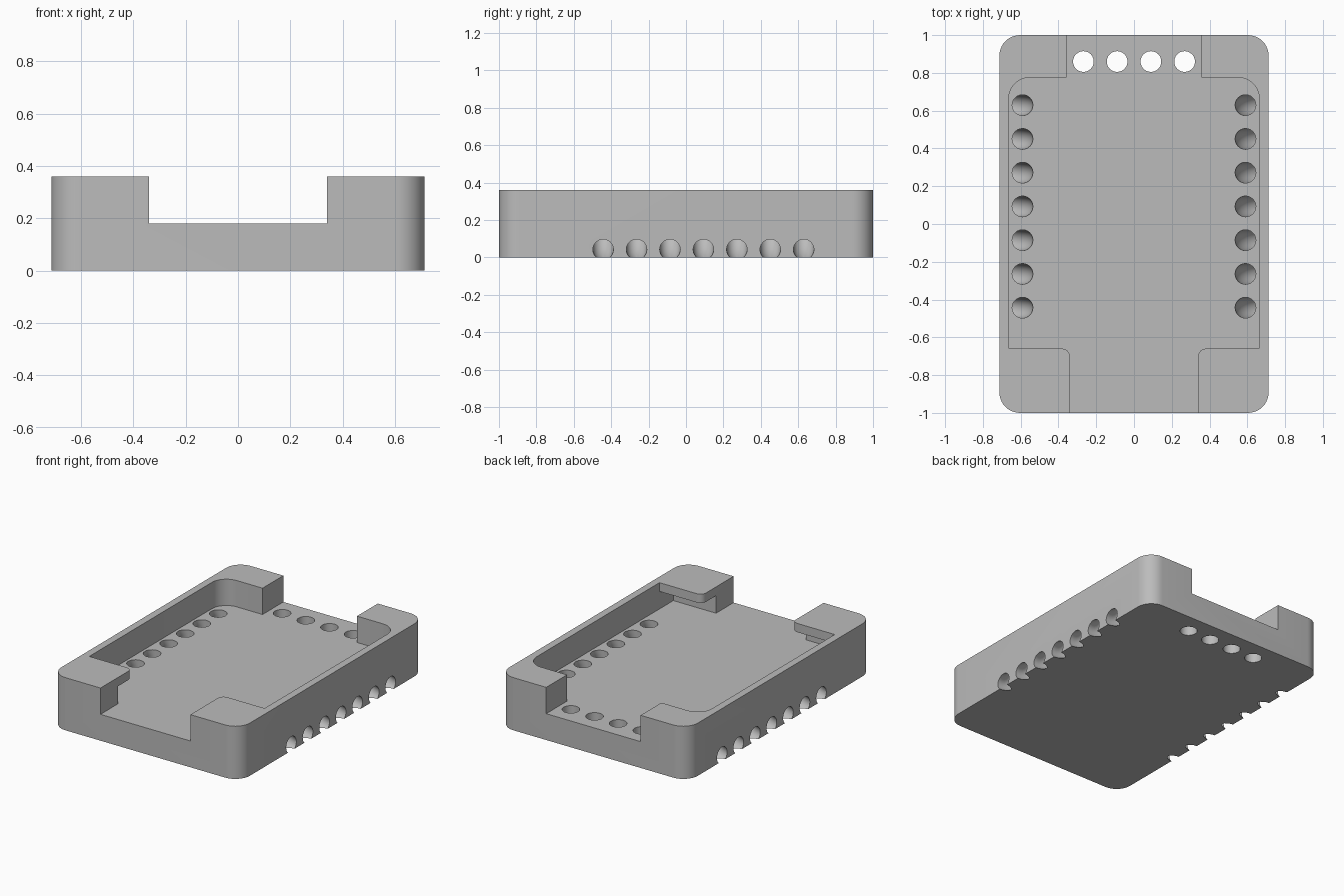
import bpy, bmesh, math
from mathutils import Vector

if "Cube" in bpy.data.objects:
    bpy.data.objects.remove(bpy.data.objects["Cube"])

grey = bpy.data.materials.new("plain grey")
grey.diffuse_color = (0.5, 0.5, 0.5, 1)
grey.use_nodes = True
grey.node_tree.nodes["Principled BSDF"].inputs["Base Color"].default_value = grey.diffuse_color


def arc(cx, cy, r, a0, a1, n=10):
    """Points of an arc, angles in degrees."""
    return [(cx + r * math.cos(math.radians(a0 + (a1 - a0) * i / n)),
             cy + r * math.sin(math.radians(a0 + (a1 - a0) * i / n))) for i in range(n + 1)]


def loft(bm, rings):
    """Closed solid through a list of matching rings."""
    rings = [[bm.verts.new(p) for p in ring] for ring in rings]
    n = len(rings[0])
    for p, q in zip(rings, rings[1:]):
        for k in range(n):
            bm.faces.new((p[k], p[(k + 1) % n], q[(k + 1) % n], q[k]))
    bm.faces.new(rings[0][::-1])
    bm.faces.new(rings[-1])


def prism(bm, outline, z0, z1):
    """Extrude a flat outline from z0 to z1."""
    loft(bm, [[(x, y, z) for x, y in outline] for z in (z0, z1)])


def tube(bm, path, y, r, side, n=24):
    """Sweep a circle along an (x, z) path lying in the plane of constant y."""
    rings = []
    for i, (x, z) in enumerate(path):
        a, b = path[max(i - 1, 0)], path[min(i + 1, len(path) - 1)]
        t = Vector((b[0] - a[0], b[1] - a[1])).normalized()
        offsets = [(r * math.cos(math.tau * k / n), r * math.sin(math.tau * k / n)) for k in range(n)]
        rings.append([(side * (x - t.y * c), y + s, z + t.x * c) for c, s in offsets])
    loft(bm, rings)


def finish(bm, name):
    bmesh.ops.recalc_face_normals(bm, faces=bm.faces)
    mesh = bpy.data.meshes.new(name)
    bm.to_mesh(mesh)
    bm.free()
    mesh.materials.append(grey)
    ob = bpy.data.objects.new(name, mesh)
    bpy.context.collection.objects.link(ob)
    return ob


def cut(target, bm, name):
    """Subtract a cutter, then remove it."""
    cutter = finish(bm, name)
    cutter.hide_render = True
    bpy.context.view_layer.objects.active = target
    before = len(target.data.vertices)
    for solver in ('MANIFOLD', 'EXACT'):
        m = target.modifiers.new("cut", 'BOOLEAN')
        m.operation, m.solver, m.object = 'DIFFERENCE', solver, cutter
        bpy.ops.object.modifier_apply(modifier=m.name)
        if len(target.data.vertices) > before:
            break
    bpy.data.objects.remove(cutter)


W, H, FLOOR, R = 0.713, 0.36, 0.18, 0.11

# Tray body: rounded block
bm = bmesh.new()
prism(bm, arc(W - R, 1 - R, R, 0, 90) + arc(R - W, 1 - R, R, 90, 180)
      + arc(R - W, R - 1, R, 180, 270) + arc(W - R, R - 1, R, 270, 360), 0, H)
body = finish(bm, "tray_body")

# Pocket with the front and back openings
half = [(0.34, -1.2)] + arc(0.38, -0.70, 0.04, 180, 90, 6) + [(0.663, -0.66)]
half += arc(0.663 - R, 0.775 - R, R, 0, 90) + [(0.357, 0.775), (0.357, 1.2)]
bm = bmesh.new()
prism(bm, half + [(-x, y) for x, y in reversed(half)], FLOOR, 0.6)
cut(body, bm, "pocket_cutter")

# Undercuts beneath the front corner lips
bm = bmesh.new()
for s in (-1, 1):
    prism(bm, [(s * 0.3, -0.81), (s * 0.663, -0.81), (s * 0.663, -0.6), (s * 0.3, -0.6)], FLOOR, 0.30)
cut(body, bm, "undercut_cutter")

# Straight holes at the back, curved channels from the floor out through the long sides
bm = bmesh.new()
for i in range(4):
    prism(bm, arc(-0.268 + 0.1787 * i, 0.86, 0.055, 0, 345, 23), -0.1, 0.5)
path = [(0.59, 0.25)] + arc(0.73, 0.18, 0.14, 180, 270, 8) + [(0.85, 0.04)]
for s in (-1, 1):
    for i in range(7):
        tube(bm, path, -0.443 + 0.1787 * i, 0.055, s)
cut(body, bm, "hole_cutter")

# Smooth the rounded surfaces, keep the edges sharp
body.select_set(True)
bpy.context.view_layer.objects.active = body
bpy.ops.object.shade_smooth_by_angle(angle=math.radians(30))
